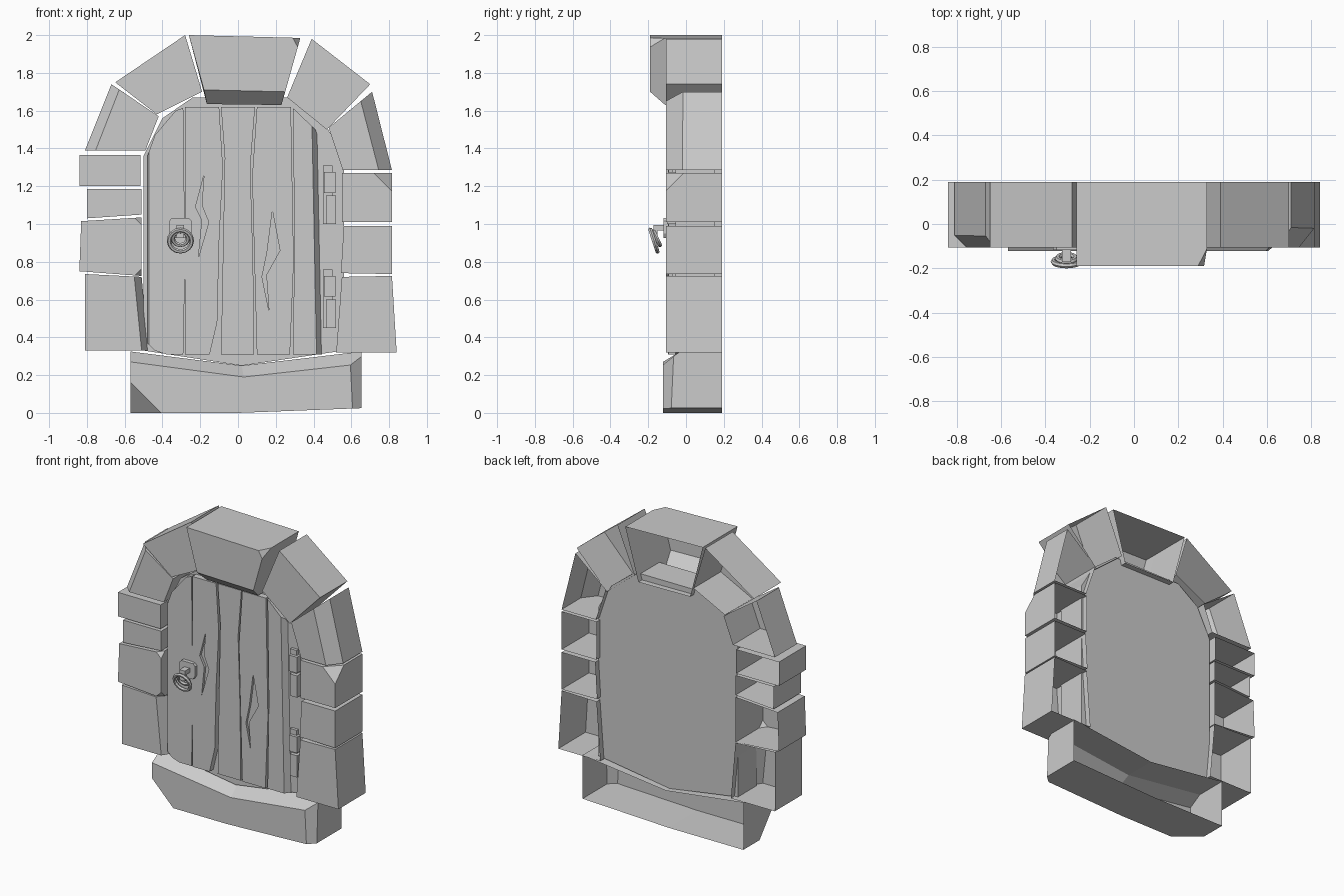
import bpy, bmesh, math
from mathutils import Vector, Matrix

if "Cube" in bpy.data.objects:
    bpy.data.objects.remove(bpy.data.objects["Cube"])

grey = bpy.data.materials.new("plain_grey")
grey.use_nodes = True
grey.diffuse_color = (0.6, 0.6, 0.6, 1)
grey.node_tree.nodes["Principled BSDF"].inputs["Base Color"].default_value = grey.diffuse_color

FRONT, BACK = -0.107, 0.19


def finish(name, bm):
    mesh = bpy.data.meshes.new(name)
    bm.to_mesh(mesh)
    bm.free()
    mesh.materials.append(grey)
    ob = bpy.data.objects.new(name, mesh)
    bpy.context.collection.objects.link(ob)
    return ob


def loft(sections, chips=(), open_back=False):
    """Join (outline, y) sections, slice chips off, optionally open the back."""
    bm = bmesh.new()
    rings = [[bm.verts.new((x, y, z)) for x, z in outline] for outline, y in sections]
    n = len(rings[0])
    for a, b in zip(rings, rings[1:]):
        for i in range(n):
            j = (i + 1) % n
            bm.faces.new((a[i], a[j], b[j], b[i]))
    bm.faces.new(rings[0])
    bm.faces.new(rings[-1])
    for point, normal in chips:
        geom = bm.verts[:] + bm.edges[:] + bm.faces[:]
        cut = bmesh.ops.bisect_plane(bm, geom=geom, plane_co=point,
                                     plane_no=Vector(normal).normalized(), clear_outer=True)
        edges = [e for e in cut["geom_cut"] if isinstance(e, bmesh.types.BMEdge)]
        bmesh.ops.edgenet_fill(bm, edges=edges)
    bmesh.ops.recalc_face_normals(bm, faces=bm.faces[:])
    if open_back:
        gone = [f for f in bm.faces if all(abs(v.co.y - BACK) < 1e-4 for v in f.verts)]
        bmesh.ops.delete(bm, geom=gone, context="FACES_ONLY")
    return bm


def stone(name, outline, *chips):
    """Hollow stone; chips are (x, z, normal) on the front plane."""
    cuts = [((x, FRONT, z), n) for x, z, n in chips]
    return finish(name, loft([(outline, FRONT), (outline, BACK)], cuts, True))


# Right-hand column of stones, bottom to top
stone("right_stone_1", [(-.81, .33), (-.475, .33), (-.51, .72), (-.81, .735)],
      (-.53, .53, (1, -.6, .1)))
stone("right_stone_2", [(-.84, .75), (-.51, .725), (-.51, 1.035), (-.83, 1.015)],
      (-.545, .73, (1, -1, -1)), (-.545, 1.03, (1, -1, 1)))
stone("right_stone_3", [(-.8, 1.03), (-.51, 1.05), (-.51, 1.185), (-.8, 1.185)])
stone("right_stone_4", [(-.84, 1.2), (-.515, 1.2), (-.515, 1.365), (-.84, 1.365)])
stone("right_arch_low", [(-.81, 1.39), (-.49, 1.39), (-.42, 1.57), (-.67, 1.74)],
      (-.75, 1.4, (-1, -1, .39)))
stone("right_arch_high", [(-.65, 1.75), (-.43, 1.58), (-.19, 1.7), (-.28, 2)])

# Left-hand column of stones, bottom to top
stone("left_stone_1", [(.52, .32), (.84, .32), (.815, .725), (.55, .72)])
stone("left_stone_2", [(.545, .74), (.815, .735), (.815, .99), (.56, .99)])
stone("left_stone_3", [(.55, 1.01), (.815, 1.01), (.815, 1.27), (.55, 1.27)],
      (.72, 1.27, (1, -1, 1)))
stone("left_arch_low", [(.555, 1.285), (.815, 1.285), (.71, 1.7), (.48, 1.51)],
      (.745, 1.285, (1, -.8, .26)))
stone("left_arch_high", [(.26, 1.67), (.47, 1.5), (.7, 1.74), (.39, 1.98)])

# Keystone with sloping underside
key_front = [(-.18, 1.71), (.25, 1.7), (.33, 1.985), (-.26, 2)]
key_back = [(-.165, 1.635), (.23, 1.63), (.33, 1.985), (-.26, 2)]
finish("keystone", loft([(key_front, -.19), (key_back, -.11), (key_back, BACK)],
                        [((.29, -.19, 1.985), (1, -.5, .55))], True))

# Threshold stone with a worn, dipped top
base = [(-.57, 0), (0, 0), (.655, .025)]
sill_front = base + [(.655, .26), (.03, .19), (-.57, .27)]
sill_top = base + [(.655, .325), (.02, .25), (-.57, .325)]
finish("threshold", loft([(sill_front, -.122), (sill_top, -.03), (sill_top, BACK)],
                         [((-.57, -.12, .16), (-1, -1.2, -1)),
                          ((.6, -.12, .2), (1, -1.1, .05))], True))

# Backing panel of the door
panel = [(-.5, .33), (.02, .25), (.56, .33), (.56, 1.36), (.46, 1.53), (.28, 1.67),
         (-.24, 1.67), (-.4, 1.56), (-.5, 1.36)]
finish("door_panel", loft([(panel, -.055), (panel, .15)]))

# Door planks, each with a slightly bowed edge
planks = [
    [(-.48, .37), (-.44, .33), (-.38, .31), (-.29, .31), (-.28, .8), (-.29, 1.615), (-.33, 1.6),
     (-.44, 1.47), (-.48, 1.36)],
    [(-.28, .31), (-.15, .31), (-.11, .48), (-.1, .9), (-.08, 1.3), (-.1, 1.62), (-.28, 1.62)],
    [(-.09, .31), (.085, .31), (.08, .8), (.065, 1.3), (.09, 1.62), (-.09, 1.62), (-.07, 1.35)],
    [(.1, .31), (.275, .31), (.295, .8), (.28, 1.62), (.1, 1.62), (.075, 1.25)],
    [(.29, .31), (.45, .31), (.455, 1.37), (.41, 1.5), (.29, 1.615), (.3, .9)],
]
bevels = {0: [((-.47, -.095, 1), (-1, -.6, 0))], 4: [((.4, -.095, 1), (1, -.7, .02))]}
plank_obs = []
for i, outline in enumerate(planks):
    front = -.092 - .004 * (i % 2)
    plank_obs.append(finish(f"plank_{i + 1}",
                            loft([(outline, front), (outline, -.05)], bevels.get(i, ()))))


def carve(ob, outline):
    """Cut a shallow split into a plank."""
    cutter = finish("split_cutter", loft([(outline, -.2), (outline, -.078)]))
    cutter.hide_render = True
    mod = ob.modifiers.new("split", "BOOLEAN")
    mod.operation, mod.solver, mod.object = "DIFFERENCE", "EXACT", cutter
    graph = bpy.context.evaluated_depsgraph_get()
    mesh = bpy.data.meshes.new_from_object(ob.evaluated_get(graph))
    ob.modifiers.clear()
    ob.data = mesh
    bpy.data.objects.remove(cutter)


split = [(0, .22), (-.045, .05), (-.01, -.02), (-.03, -.22), (.025, -.03), (-.012, .06)]
carve(plank_obs[1], [(x - .18, z + 1.04) for x, z in split])
split = [(.01, .27), (-.018, .05), (-.045, -.08), (-.008, -.26), (-.022, -.07), (.05, .06)]
carve(plank_obs[3], [(x + .172, z + .8) for x, z in split])


def box(name, x0, x1, y0, y1, z0, z1):
    outline = [(x0, z0), (x1, z0), (x1, z1), (x0, z1)]
    return finish(name, loft([(outline, y0), (outline, y1)]))


# Hinges: a leaf and two knuckles
for label, z in (("lower", .45), ("upper", 1.0)):
    box(f"{label}_hinge_leaf", .45, .5, -.075, -.04, z, z + .31)
    box(f"{label}_hinge_knuckle_low", .465, .52, -.1, -.05, z, z + .15)
    box(f"{label}_hinge_knuckle_high", .455, .515, -.095, -.05, z + .165, z + .275)

# Handle plate, staple and hanging ring
cx = -.305
plate = [(cx + sx * x, 1 + z) for sx, x, z in
         ((-1, .045, -.075), (1, .045, -.075), (1, .06, -.05), (1, .06, .015), (1, .045, .032),
          (-1, .045, .032), (-1, .06, .015), (-1, .06, -.05))]
finish("handle_plate", loft([(plate, -.118), (plate, -.09)]))
box("handle_staple", cx - .02, cx + .02, -.158, -.115, .965, .995)
box("handle_staple_front", cx - .02, cx + .02, -.172, -.15, .925, .995)
for name, r, z, y, tilt in (("handle_ring", .06, .912, -.17, -18), ("handle_loop", .04, .925, -.155, -25)):
    bpy.ops.mesh.primitive_torus_add(major_segments=16, minor_segments=6, major_radius=r,
                                     minor_radius=.012, location=(cx, y, z),
                                     rotation=(math.radians(90 - tilt), 0, 0))
    ring = bpy.context.object
    ring.name = name
    ring.data.materials.append(grey)
